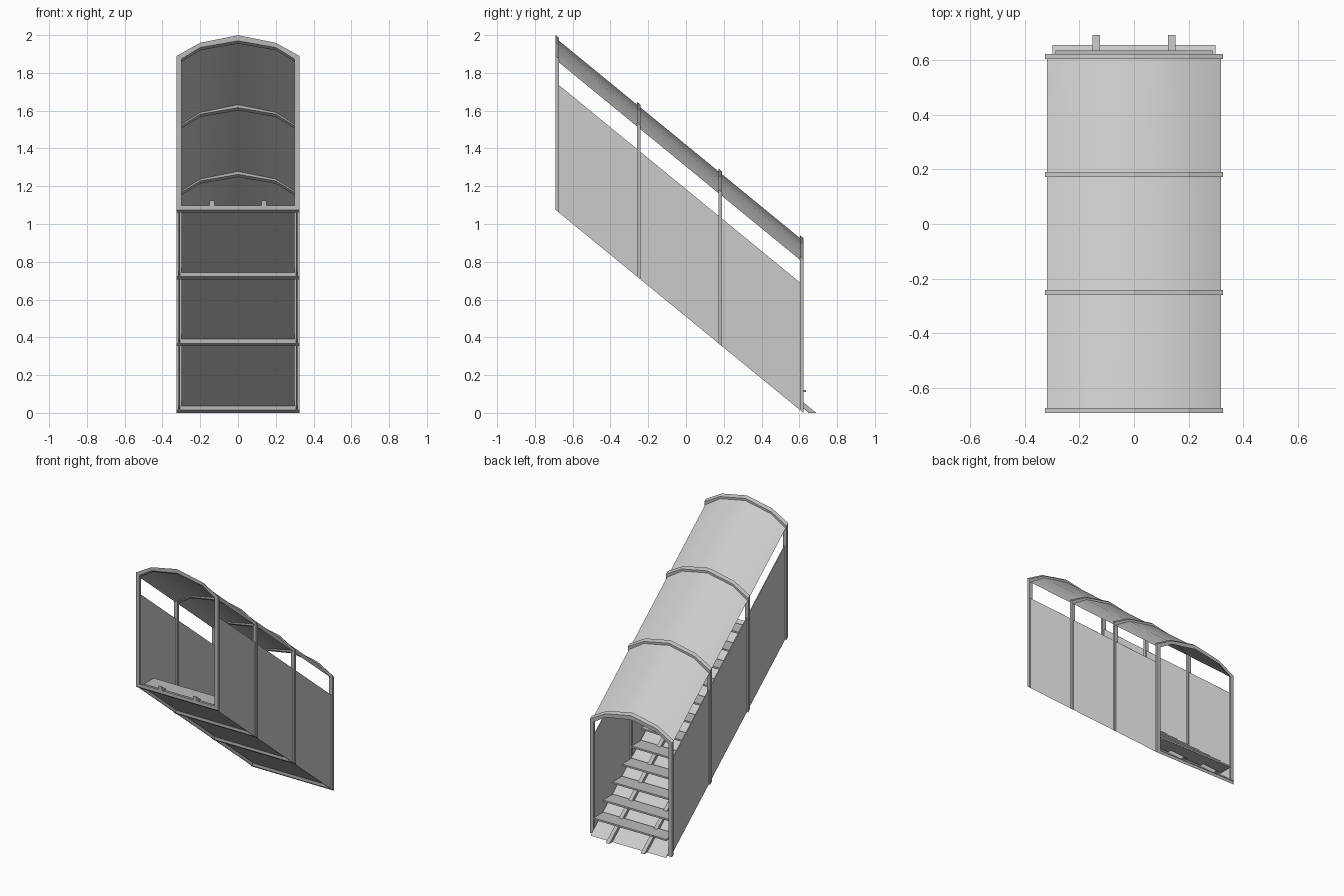
import bpy

if "Cube" in bpy.data.objects:
    bpy.data.objects.remove(bpy.data.objects["Cube"], do_unlink=True)

SLOPE = 0.819
FRONT, BACK = -0.69, 0.622


def material(name, v):
    m = bpy.data.materials.new(name)
    m.use_nodes = True
    m.diffuse_color = (v, v, v, 1)
    m.node_tree.nodes["Principled BSDF"].inputs["Base Color"].default_value = (v, v, v, 1)
    return m


sheet = material("light grey sheet", 0.60)
steel = material("mid grey steel", 0.50)


def base(y, end=BACK):
    """Height of the sloping base line that reaches the ground at end."""
    return SLOPE * (end - y)


def make(name, verts, faces, mat):
    mesh = bpy.data.meshes.new(name)
    mesh.from_pydata(verts, [], faces)
    mesh.materials.append(mat)
    ob = bpy.data.objects.new(name, mesh)
    bpy.context.collection.objects.link(ob)
    return ob


def extrude_x(name, profile, x0, x1, mat):
    """Extrude a (y, z) outline along x."""
    n = len(profile)
    verts = [(x, y, z) for x in (x0, x1) for y, z in profile]
    faces = [(i, (i + 1) % n, n + (i + 1) % n, n + i) for i in range(n)]
    faces += [tuple(reversed(range(n))), tuple(range(n, 2 * n))]
    return make(name, verts, faces, mat)


def mirrored(half):
    return half + [(-x, z) for x, z in reversed(half) if x > 0]


# Portal frames: closed rings sheared along the slope
outer = mirrored([(0.325, 0), (0.325, 0.815), (0.2, 0.885), (0, 0.925)])
inner = mirrored([(0.298, 0.022), (0.298, 0.80), (0.2, 0.86), (0, 0.895)])
for k in range(4):
    y0 = FRONT + k * (BACK - FRONT - 0.018) / 3
    n = len(outer)
    verts = [(x, y, z + base(y)) for y in (y0, y0 + 0.018)
             for ring in (outer, inner) for x, z in ring]
    faces = []
    for i in range(n):
        j = (i + 1) % n
        for a, b in ((0, n), (n, 3 * n), (3 * n, 2 * n), (2 * n, 0)):
            faces.append((a + i, a + j, b + j, b + i))
    make(f"portal_frame_{k + 1}", verts, faces, steel)

# Roof sheet following the arch
arch = [(0.318, 0.795), (0.2, 0.87), (0, 0.91), (-0.2, 0.87), (-0.318, 0.795)]
ya, yb = FRONT + 0.006, BACK - 0.006
verts = [(x, y, z + base(y)) for y in (ya, yb) for x, z in arch]
roof = make("roof", verts, [(i, i + 1, i + 6, i + 5) for i in range(4)], sheet)
for p in roof.data.polygons:
    p.use_smooth = True

# Side panels
for side, s in (("left", 1), ("right", -1)):
    prof = [(ya, base(ya)), (yb, base(yb)), (yb, base(yb) + 0.675), (ya, base(ya) + 0.675)]
    extrude_x(f"side_panel_{side}", prof, s * 0.308, s * 0.314, sheet)

# Sloping floor sheet
FLOOR_END = 0.655
prof = [(ya, base(ya, FLOOR_END) - 0.004), (FLOOR_END - 0.005, 0),
        (FLOOR_END, 0), (ya, base(ya, FLOOR_END))]
extrude_x("floor", prof, -0.298, 0.298, sheet)

# Stringers resting on the floor, cut level at the ground
top_end = 0.69
prof = [(ya, base(ya, FLOOR_END)), (FLOOR_END, 0), (top_end, 0), (ya, base(ya, top_end))]
for side, s in (("left", 1), ("right", -1)):
    extrude_x(f"stringer_{side}", prof, s * 0.124, s * 0.152, steel)

# Stair treads
for k in range(12):
    y, z = 0.635 - 0.107 * k, 0.11 + 0.0877 * k
    prof = [(y - 0.11, z), (y, z), (y, z + 0.012), (y - 0.11, z + 0.012)]
    extrude_x(f"tread_{k + 1}", prof, -0.287, 0.287, steel)

# Consistent outward normals
import bmesh
for ob in bpy.context.collection.objects:
    if ob.type == "MESH":
        bm = bmesh.new()
        bm.from_mesh(ob.data)
        bmesh.ops.recalc_face_normals(bm, faces=bm.faces)
        if ob is roof and sum(f.normal.z for f in bm.faces) < 0:
            bmesh.ops.reverse_faces(bm, faces=bm.faces)
        bm.to_mesh(ob.data)
        bm.free()
